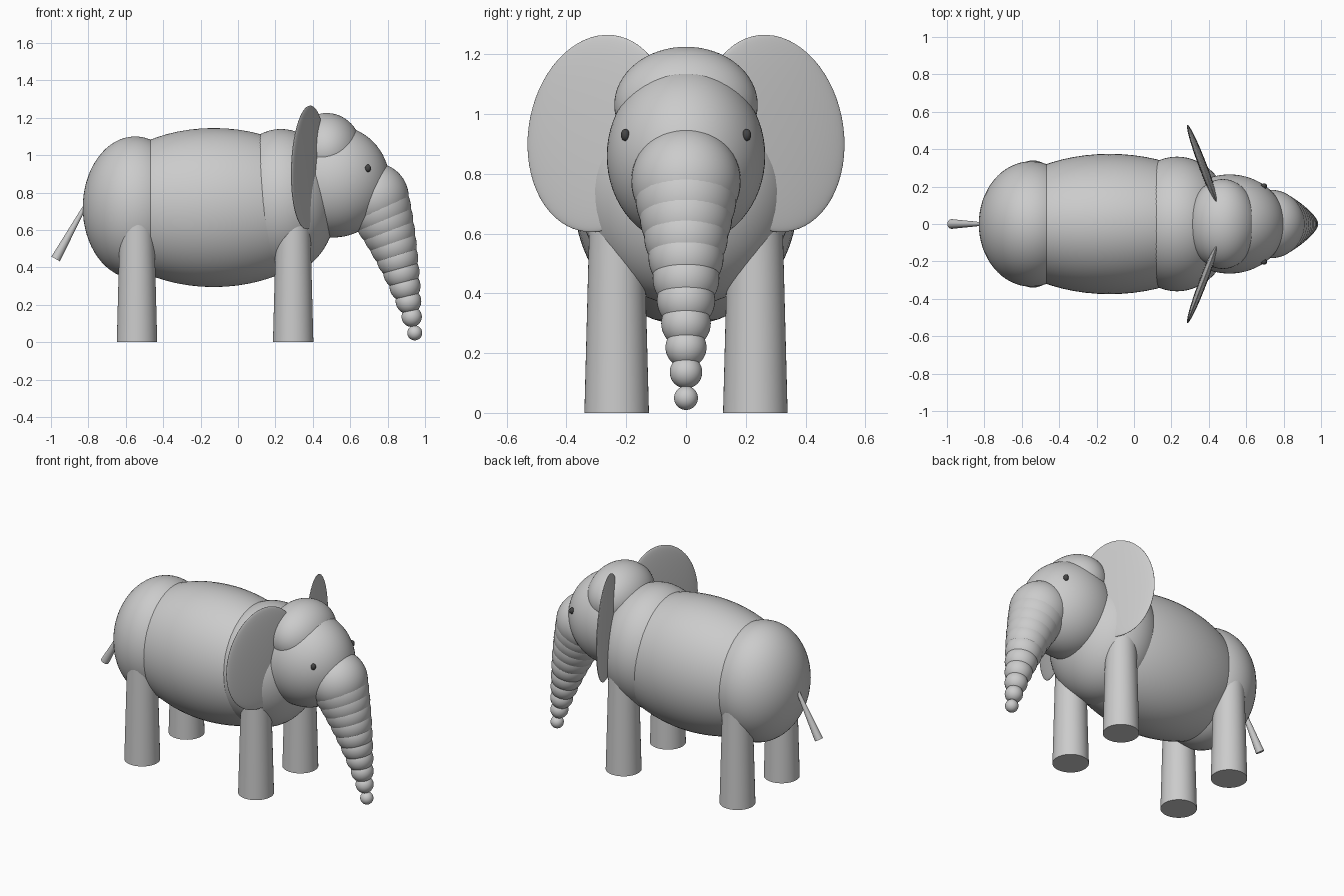
import bpy
from math import radians
from mathutils import Vector

if "Cube" in bpy.data.objects:
    bpy.data.objects.remove(bpy.data.objects["Cube"])


def finish(ob, name):
    ob.name = name
    bpy.ops.object.shade_smooth_by_angle(angle=radians(40))
    return ob


def ellipsoid(name, loc, size, rot=(0, 0, 0), seg=64):
    bpy.ops.mesh.primitive_uv_sphere_add(segments=seg, ring_count=seg // 2,
                                         radius=1, location=loc, rotation=rot)
    ob = bpy.context.object
    ob.scale = size
    return finish(ob, name)


def cone(name, a, b, r1, r2):
    a, b = Vector(a), Vector(b)
    d = b - a
    bpy.ops.mesh.primitive_cone_add(vertices=48, radius1=r1, radius2=r2,
                                    depth=d.length, location=(a + b) / 2,
                                    rotation=d.to_track_quat('Z', 'Y').to_euler())
    return finish(bpy.context.object, name)


# torso
ellipsoid("body", (-0.13, 0, 0.72), (0.65, 0.375, 0.425))
ellipsoid("rump", (-0.55, 0, 0.72), (0.28, 0.335, 0.38))
ellipsoid("shoulders", (0.23, 0, 0.75), (0.30, 0.36, 0.39))

# head
ellipsoid("head", (0.51, 0, 0.86), (0.30, 0.265, 0.30))
ellipsoid("head_dome", (0.475, 0, 1.03), (0.185, 0.24, 0.195))

# trunk: shrinking overlapping balls along a gentle curve
N = 11
for i in range(N):
    t = i / (N - 1)
    x = 0.73 + 0.215 * (1.27 * t - 0.27 * t * t)
    z = 0.775 - 0.725 * (0.79 * t + 0.21 * t * t)
    r = 0.183 - 0.143 * t
    ellipsoid(f"trunk_ring_{i + 1}", (x, 0, z), (r, r, r), seg=48)

# dark eye colour
dark = bpy.data.materials.new("eye_dark")
dark.diffuse_color = (0.06, 0.06, 0.06, 1)
dark.use_nodes = True
dark.node_tree.nodes["Principled BSDF"].inputs["Base Color"].default_value = dark.diffuse_color

for side, s in (("left", 1), ("right", -1)):
    # thin ears, swept back and leaning inwards at the top
    ellipsoid(f"ear_{side}", (0.376, s * 0.29, 0.935), (0.022, 0.253, 0.333),
              (s * radians(12), 0, s * radians(20.7)))
    eye = ellipsoid(f"eye_{side}", (0.695, s * 0.203, 0.93),
                    (0.016, 0.015, 0.02), seg=24)
    eye.data.materials.append(dark)
    # tapered legs
    for end, x in (("front", 0.295), ("rear", -0.54)):
        cone(f"{end}_leg_{side}", (x, s * 0.232, 0), (x, s * 0.232, 0.65), 0.108, 0.091)

# tail, thicker towards the tip
cone("tail", (-0.80, 0, 0.76), (-0.975, 0, 0.445), 0.008, 0.026)
